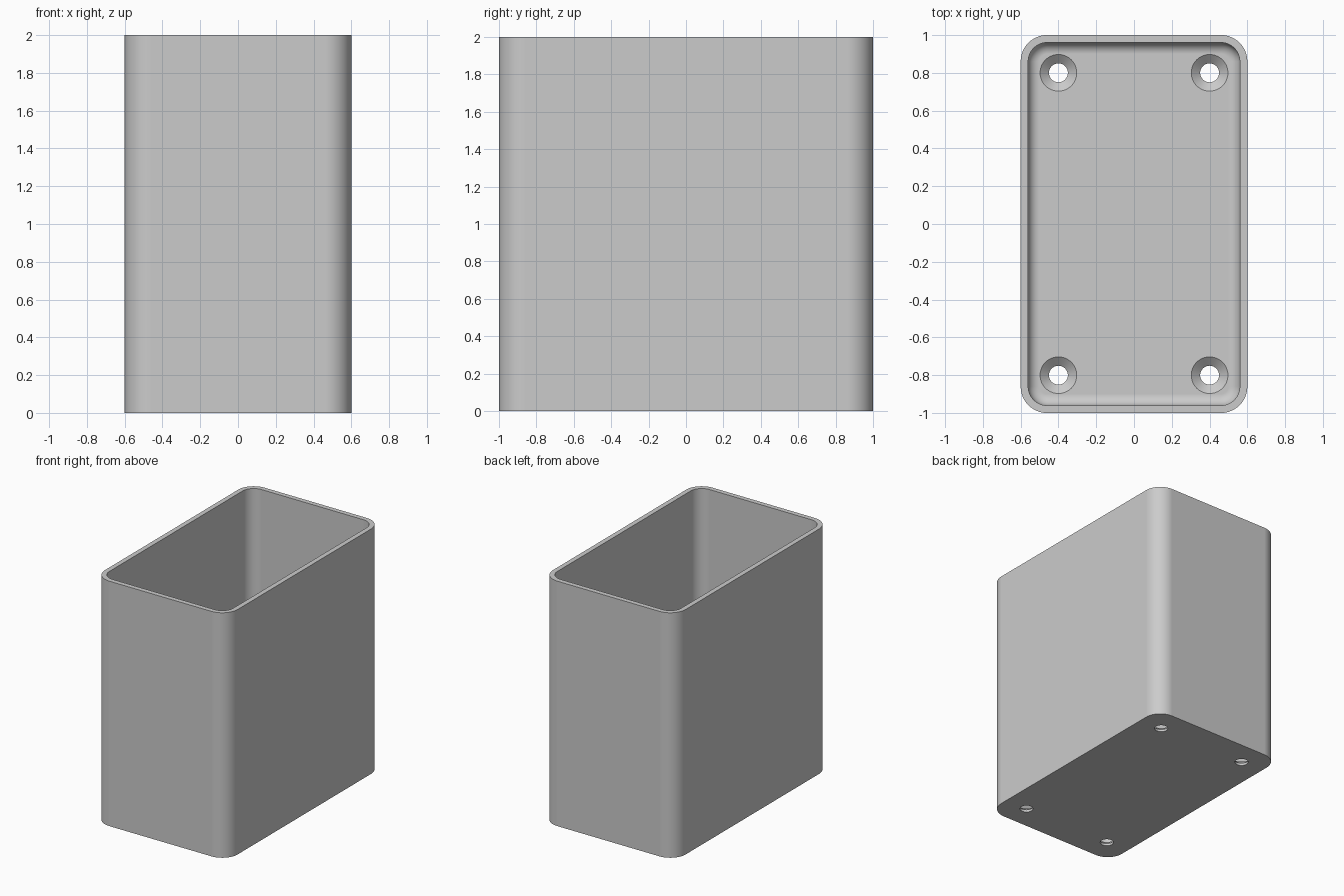
import bpy, bmesh, math

cube = bpy.data.objects.get("Cube")
if cube:
    bpy.data.objects.remove(cube, do_unlink=True)

HALF_X, HALF_Y, HEIGHT = 0.6, 1.0, 2.0
WALL, FLOOR, RADIUS, FILLET = 0.04, 0.06, 0.14, 0.06
ARC_STEPS = 12

grey = bpy.data.materials.new("plain grey")
grey.use_nodes = True
colour = (0.6, 0.6, 0.6, 1)
grey.diffuse_color = colour
grey.node_tree.nodes["Principled BSDF"].inputs["Base Color"].default_value = colour


def make_object(name, bm):
    bmesh.ops.recalc_face_normals(bm, faces=bm.faces)
    mesh = bpy.data.meshes.new(name)
    bm.to_mesh(mesh)
    bm.free()
    mesh.materials.append(grey)
    obj = bpy.data.objects.new(name, mesh)
    bpy.context.collection.objects.link(obj)
    return obj


def loft(bm, rings):
    """Bridge matching closed rings of points and cap both ends."""
    loops = [[bm.verts.new(p) for p in ring] for ring in rings]
    for a, b in zip(loops, loops[1:]):
        for i in range(len(a)):
            j = (i + 1) % len(a)
            bm.faces.new((a[i], a[j], b[j], b[i]))
    bm.faces.new(loops[0][::-1])
    bm.faces.new(loops[-1])


def rounded_rectangle(inset, z):
    """Outline of the box, moved inward by inset."""
    r = RADIUS - inset
    points = []
    for corner, (sx, sy) in enumerate([(1, 1), (-1, 1), (-1, -1), (1, -1)]):
        for k in range(ARC_STEPS + 1):
            a = (corner + k / ARC_STEPS) * math.pi / 2
            points.append((sx * (HALF_X - RADIUS) + r * math.cos(a),
                           sy * (HALF_Y - RADIUS) + r * math.sin(a), z))
    return points


def circle(x, y, r, z, sides=48):
    return [(x + r * math.cos(math.tau * i / sides),
             y + r * math.sin(math.tau * i / sides), z) for i in range(sides)]


# Open box: outer wall, rim, inner wall, floor fillet
rings = [rounded_rectangle(0, 0), rounded_rectangle(0, HEIGHT),
         rounded_rectangle(WALL, HEIGHT)]
for k in range(9):
    a = k / 8 * math.pi / 2
    rings.append(rounded_rectangle(WALL + FILLET * (1 - math.cos(a)),
                                   FLOOR + FILLET * (1 - math.sin(a))))
bm = bmesh.new()
loft(bm, rings)
box = make_object("open_box", bm)

# Countersunk screw holes, one near each corner of the floor
bm = bmesh.new()
for x in (-0.4, 0.4):
    for y in (-0.8, 0.8):
        loft(bm, [circle(x, y, r, z) for r, z in
                  ((0.05, -0.1), (0.05, 0.02), (0.097, FLOOR), (0.097, 0.2))])
cutter = make_object("screw_hole_cutter", bm)
cutter.hide_render = True

cut = box.modifiers.new("screw_holes", 'BOOLEAN')
cut.object = cutter
cut.solver = 'EXACT'
bpy.ops.object.select_all(action='DESELECT')
bpy.context.view_layer.objects.active = box
box.select_set(True)
bpy.ops.object.modifier_apply(modifier=cut.name)
bpy.data.objects.remove(cutter, do_unlink=True)

# Smooth corners with crisp rim and flat panels
bpy.ops.object.shade_smooth_by_angle(angle=math.radians(30))
weighted = box.modifiers.new("flat_panels", 'WEIGHTED_NORMAL')
weighted.keep_sharp = True
